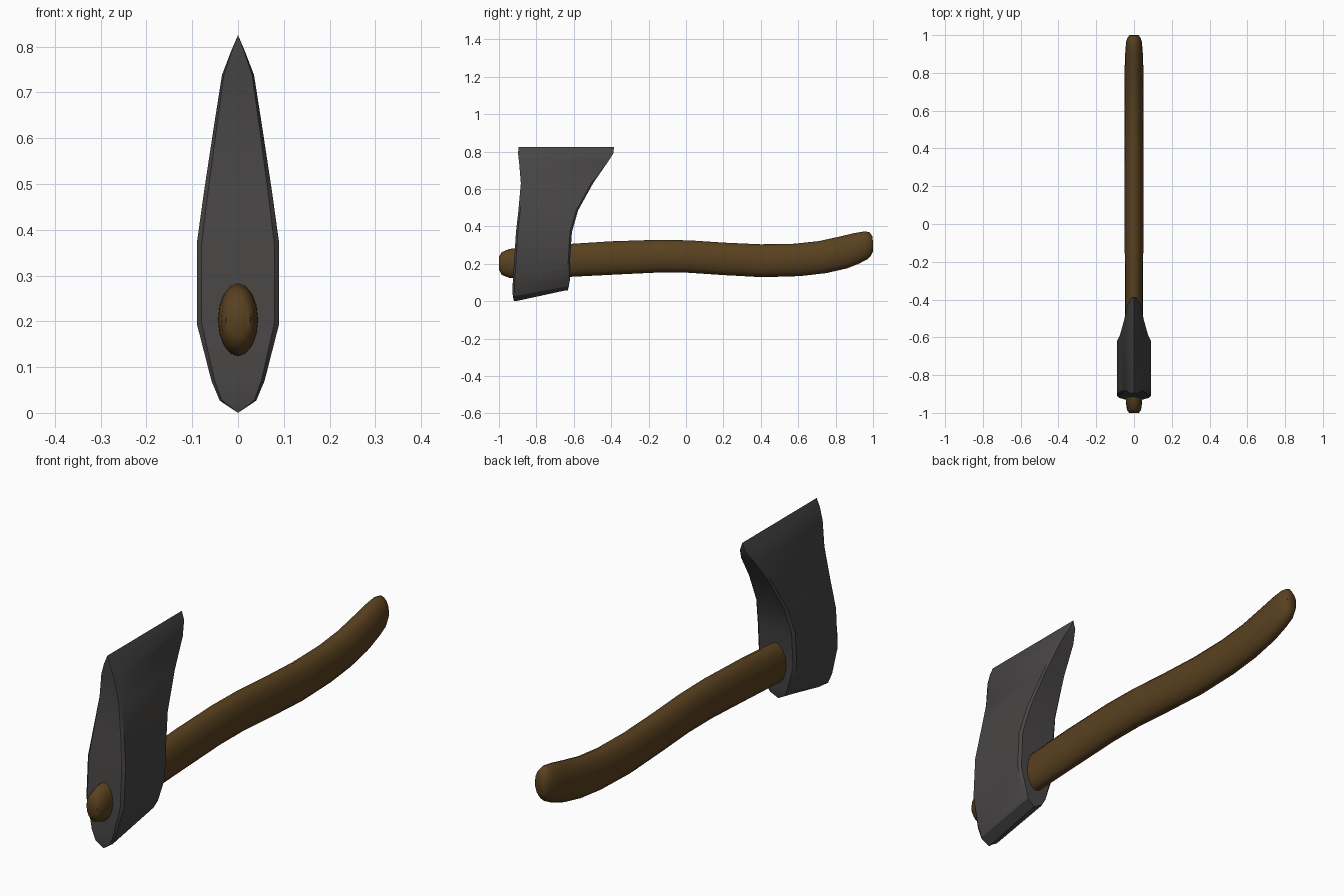
import bpy, bmesh, math


def loft(name, rings, color, angle):
    """Skin closed rings of points, cap both ends, shade and colour."""
    bm = bmesh.new()
    loops = [[bm.verts.new(p) for p in ring] for ring in rings]
    n = len(loops[0])
    for a, b in zip(loops, loops[1:]):
        for i in range(n):
            j = (i + 1) % n
            bm.faces.new((a[i], a[j], b[j], b[i]))
    bm.faces.new(loops[0][::-1])
    bm.faces.new(loops[-1])
    bmesh.ops.remove_doubles(bm, verts=bm.verts, dist=0.0005)
    bmesh.ops.recalc_face_normals(bm, faces=bm.faces)
    mesh = bpy.data.meshes.new(name)
    bm.to_mesh(mesh)
    bm.free()
    obj = bpy.data.objects.new(name, mesh)
    bpy.context.collection.objects.link(obj)
    mat = bpy.data.materials.new(name + "_material")
    mat.diffuse_color = color
    mesh.materials.append(mat)
    bpy.ops.object.select_all(action='DESELECT')
    obj.select_set(True)
    bpy.context.view_layer.objects.active = obj
    bpy.ops.object.shade_smooth_by_angle(angle=math.radians(angle))
    return obj


# Axe head: half width, front y, front z, back y, back z from poll to cutting edge
head_levels = [
    (0.000, -0.920, 0.000, -0.632, 0.058),
    (0.040, -0.926, 0.027, -0.627, 0.078),
    (0.058, -0.928, 0.070, -0.621, 0.112),
    (0.090, -0.920, 0.195, -0.620, 0.215),
    (0.090, -0.909, 0.370, -0.610, 0.370),
    (0.074, -0.896, 0.485, -0.577, 0.485),
    (0.052, -0.883, 0.630, -0.497, 0.630),
    (0.035, -0.892, 0.738, -0.422, 0.738),
    (0.015, -0.898, 0.790, -0.388, 0.790),
    (0.000, -0.895, 0.825, -0.385, 0.825),
]


def head_ring(w, yf, zf, yb, zb):
    c, k = 0.010, 0.88
    half = [(w * k, yf, zf), (w, yf + c, zf), (w, yb - c, zb), (w * k, yb, zb)]
    return half + [(-x, y, z) for x, y, z in reversed(half)]


loft("axe_head", [head_ring(*s) for s in head_levels], (0.065, 0.061, 0.060, 1), 30)

# Handle: half width, top y, top z, bottom y, bottom z along the curved grip
handle_sections = [
    (0.026, -1.000, 0.238, -1.000, 0.168),
    (0.037, -0.985, 0.262, -0.985, 0.140),
    (0.043, -0.945, 0.279, -0.945, 0.125),
    (0.045, -0.880, 0.287, -0.880, 0.122),
    (0.047, -0.620, 0.306, -0.620, 0.130),
    (0.048, -0.400, 0.320, -0.400, 0.141),
    (0.049, -0.150, 0.328, -0.150, 0.153),
    (0.049, 0.020, 0.325, 0.010, 0.152),
    (0.049, 0.200, 0.313, 0.190, 0.140),
    (0.049, 0.400, 0.304, 0.410, 0.128),
    (0.049, 0.580, 0.307, 0.610, 0.134),
    (0.049, 0.710, 0.321, 0.750, 0.150),
    (0.049, 0.820, 0.345, 0.860, 0.175),
    (0.046, 0.900, 0.364, 0.930, 0.203),
    (0.042, 0.955, 0.373, 0.972, 0.225),
    (0.034, 0.982, 0.369, 0.990, 0.245),
    (0.024, 0.998, 0.345, 1.000, 0.265),
]


def handle_ring(w, yt, zt, yb, zb, sides=16):
    ring = []
    for i in range(sides):
        a = math.tau * i / sides
        t = math.sin(a) / 2
        ring.append((w * math.cos(a), (yt + yb) / 2 + t * (yt - yb),
                     (zt + zb) / 2 + t * (zt - zb)))
    return ring


loft("handle", [handle_ring(*s) for s in handle_sections], (0.10, 0.053, 0.014, 1), 50)
